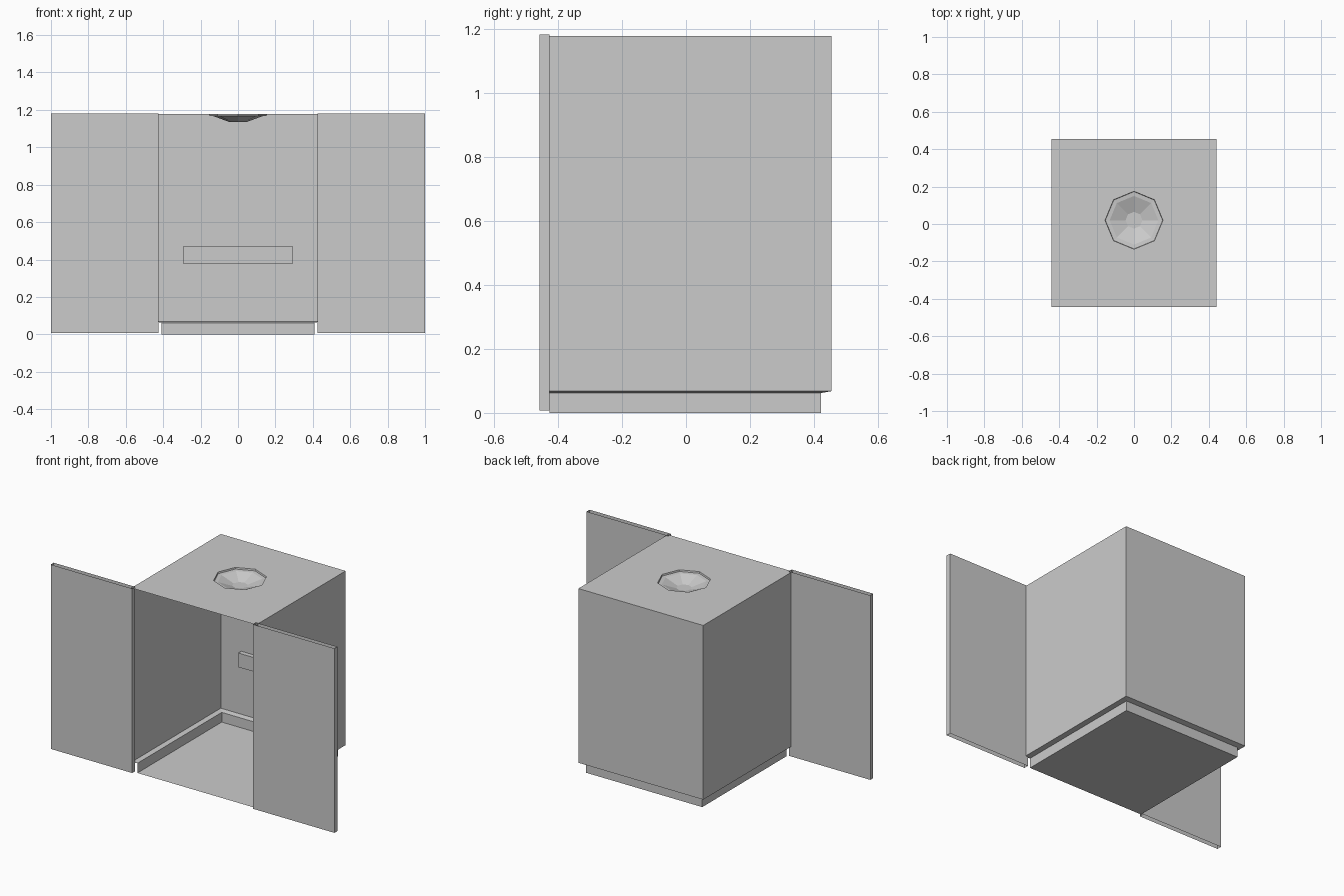
import bpy, math

if "Cube" in bpy.data.objects:
    bpy.data.objects.remove(bpy.data.objects["Cube"])

grey = bpy.data.materials.new("light grey")
grey.diffuse_color = (0.6, 0.6, 0.6, 1)
grey.use_nodes = True
grey.node_tree.nodes["Principled BSDF"].inputs["Base Color"].default_value = grey.diffuse_color


def make(name, verts, faces):
    mesh = bpy.data.meshes.new(name)
    mesh.from_pydata(verts, [], faces)
    mesh.materials.append(grey)
    obj = bpy.data.objects.new(name, mesh)
    bpy.context.collection.objects.link(obj)
    return obj


def loft(name, rings, closed=False, cap=False):
    """Join equal-length rows of points with quads, optionally capping the last."""
    n = len(rings[0])
    verts = [p for ring in rings for p in ring]
    faces = []
    for r in range(len(rings) - 1):
        for i in range(n if closed else n - 1):
            j = (i + 1) % n
            faces.append((r * n + i, r * n + j, (r + 1) * n + j, (r + 1) * n + i))
    if cap:
        k = (len(rings) - 1) * n
        faces.append(tuple(range(k, k + n)))
    return make(name, verts, faces)


def three_sides(w, front, back, z):
    """Right, back and left run of a wall that is open at the front."""
    return [(w, front, z), (w, back, z), (-w, back, z), (-w, front, z)]


TOP = 1.178
W, F, B = 0.44, -0.445, 0.455          # cabinet half width, front, back
BW, BF, BB = 0.41, -0.427, 0.422       # base half width, front, back

# Open-fronted cabinet walls
loft("cabinet_walls", [three_sides(W, F, B, 0.068), three_sides(W, F, B, TOP)])

# Narrow sloped ledge between walls and base
loft("base_ledge", [three_sides(BW, BF, BB, 0.062), three_sides(W, F, B, 0.068)])

# Base tray
loft("base_sides", [three_sides(BW, BF, BB, 0), three_sides(BW, BF, BB, 0.062)])
make("base_floor", three_sides(BW, BF, BB, 0), [(0, 1, 2, 3)])


# Roof with an octagonal sunken dish
def octagon(r, z):
    return [(r * math.cos(i * math.pi / 4), 0.02 + r * math.sin(i * math.pi / 4), z)
            for i in range(8)]


M = 0.02
border = [(W, M, TOP), (W, B, TOP), (0, B, TOP), (-W, B, TOP),
          (-W, M, TOP), (-W, F, TOP), (0, F, TOP), (W, F, TOP)]
loft("roof", [border, octagon(0.155, TOP)], closed=True)
loft("roof_dish", [octagon(0.155, TOP), octagon(0.153, 1.168), octagon(0.13, 1.166),
                   octagon(0.045, 1.135)], closed=True, cap=True)

# Doors swung fully open, hollow at top and bottom
for side, name in ((-1, "left_door"), (1, "right_door")):
    x0, x1 = sorted((side * 0.426, side * 1.0))
    outline = [(x0, -0.457), (x1, -0.457), (x1, -0.427), (x0, -0.427)]
    loft(name, [[(x, y, z) for x, y in outline] for z in (0.007, 1.182)], closed=True)

# Raised bar on the inside of the back wall
bpy.ops.mesh.primitive_cube_add(size=1, location=(0, 0.4395, 0.425))
bar = bpy.context.object
bar.name = "inner_bar"
bar.scale = (0.59, 0.03, 0.09)
bar.data.materials.append(grey)
